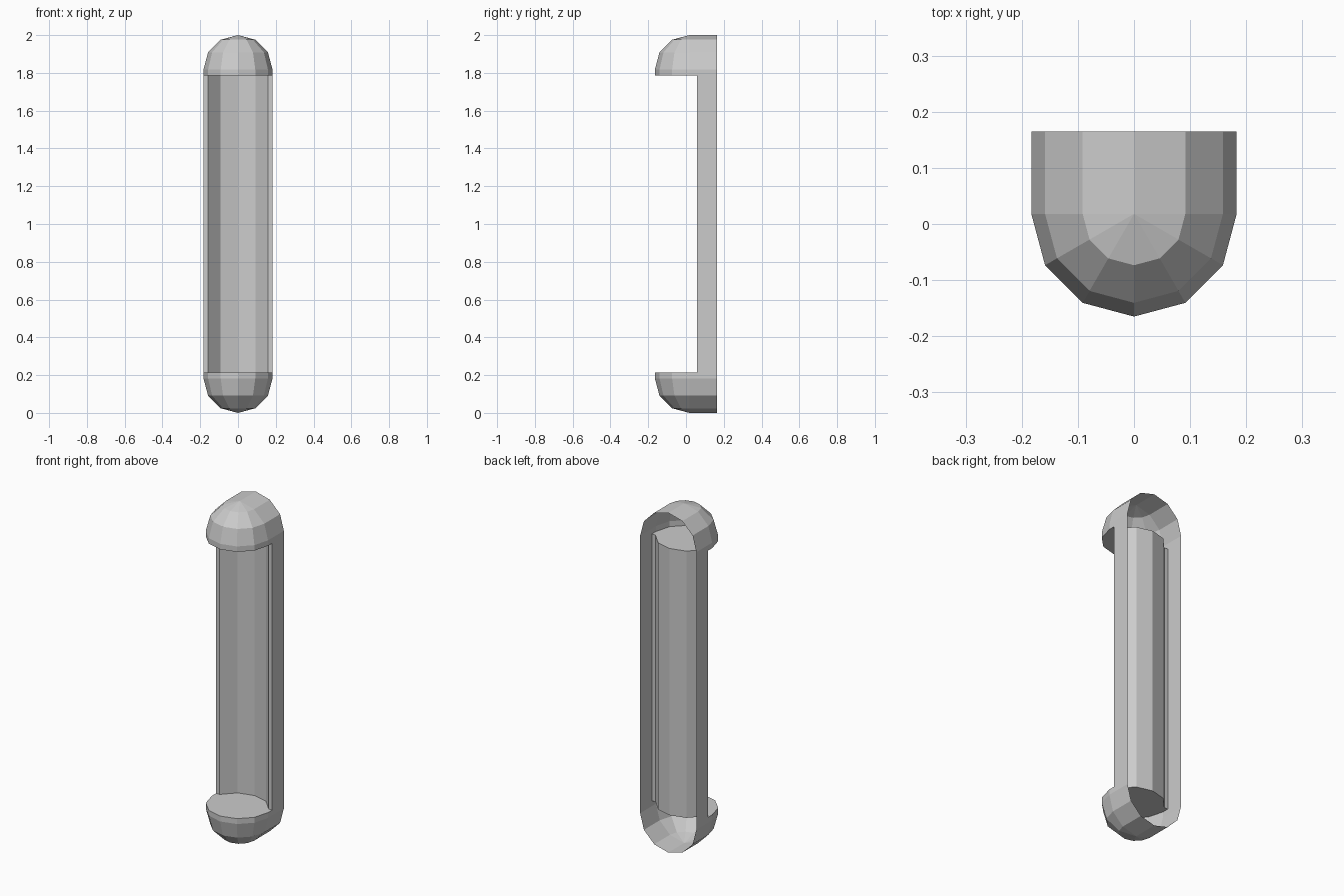
import bpy, bmesh
from math import sin, cos, radians

if "Cube" in bpy.data.objects:
    bpy.data.objects.remove(bpy.data.objects["Cube"])

R = 0.183          # radius of the rounded ends
YC = 0.018         # centre of the domes
BACK = 0.165       # open rear rim
LIP = 0.057        # front of the side rails
HALF = 0.785       # half height of the opening
DOME = 1.0 - R     # dome centre above the middle


def mirrored(points):
    """Continue a half profile (ending on x=0) to the other side."""
    return points + [(-x, y) for x, y in reversed(points[:-1])]


def loft(bm, rows):
    """Skin consecutive rows of points with quads."""
    vs = [[bm.verts.new(p) for p in row] for row in rows]
    for a, b in zip(vs, vs[1:]):
        for i in range(len(a) - 1):
            bm.faces.new((a[i], a[i + 1], b[i + 1], b[i]))


def finish(name, bm):
    bmesh.ops.remove_doubles(bm, verts=bm.verts, dist=1e-5)
    bmesh.ops.dissolve_degenerate(bm, dist=1e-5, edges=bm.edges)
    bmesh.ops.recalc_face_normals(bm, faces=bm.faces)
    mesh = bpy.data.meshes.new(name)
    bm.to_mesh(mesh)
    bm.free()
    ob = bpy.data.objects.new(name, mesh)
    ob.location.z = 1.0
    bpy.context.collection.objects.link(ob)


# concave back panel cross-section, right to left
trough = mirrored([(0.159, LIP), (0.092, 0.128), (0, 0.152)])


def end_cap(name, s):
    bm = bmesh.new()
    # quarter dome at the front with a short straight skirt
    rings = [(R, HALF)] + [(R * cos(radians(e)), DOME + R * sin(radians(e)))
                           for e in (0, 30, 60, 90)]
    loft(bm, [[(r * cos(radians(a)), YC - r * sin(radians(a)), s * z)
               for a in range(0, 181, 30)] for r, z in rings])
    # arched hood running back to the open rim
    arch = [(R, HALF)] + [(R * cos(radians(a)), DOME + R * sin(radians(a)))
                          for a in range(0, 181, 30)] + [(-R, HALF)]
    loft(bm, [[(x, y, s * z) for x, z in arch] for y in (YC, LIP, BACK)])
    # flat plate closing the cap towards the opening
    front = [(R * cos(radians(a)), YC - R * sin(radians(a)))
             for a in range(180, -1, -30)]
    plate = front + [(R, LIP)] + trough + [(-R, LIP)]
    bm.faces.new([bm.verts.new((x, y, s * HALF)) for x, y in plate])
    finish(name, bm)


end_cap("top_cap", 1)
end_cap("bottom_cap", -1)

# side rails with a narrow front lip
for name, s in (("right_rail", 1), ("left_rail", -1)):
    bm = bmesh.new()
    rail = [(R, BACK), (R, LIP), (0.159, LIP)]
    loft(bm, [[(s * x, y, z) for x, y in rail] for z in (-HALF, HALF)])
    finish(name, bm)

# concave panel between the rails
bm = bmesh.new()
loft(bm, [[(x, y, z) for x, y in trough] for z in (-HALF, HALF)])
finish("recessed_panel", bm)
